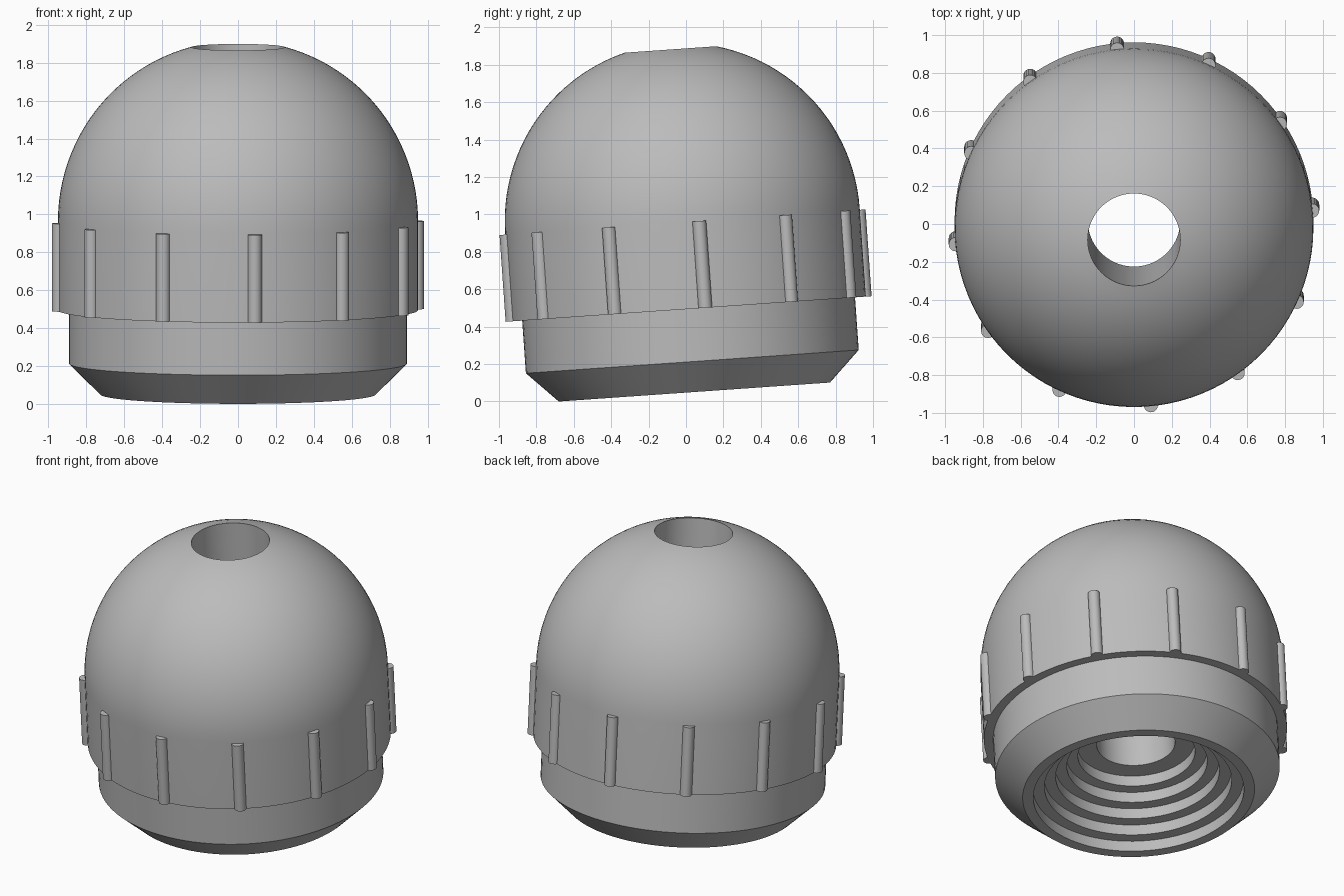
import bpy, bmesh, math
from mathutils import Matrix, Vector

if "Cube" in bpy.data.objects:
    bpy.data.objects.remove(bpy.data.objects["Cube"])

SEG = 96
# The whole cap leans slightly towards the front
TILT = Matrix.Translation((0, 0.045, 0.0507)) @ Matrix.Rotation(math.radians(4), 4, 'X')

grey = bpy.data.materials.new("plain grey")
grey.diffuse_color = (0.5, 0.5, 0.5, 1)
grey.use_nodes = True
grey.node_tree.nodes["Principled BSDF"].inputs["Base Color"].default_value = grey.diffuse_color


def finish(bm, name):
    bmesh.ops.recalc_face_normals(bm, faces=bm.faces)
    bm.transform(TILT)
    me = bpy.data.meshes.new(name)
    bm.to_mesh(me)
    bm.free()
    me.materials.append(grey)
    ob = bpy.data.objects.new(name, me)
    bpy.context.collection.objects.link(ob)
    bpy.ops.object.select_all(action='DESELECT')
    ob.select_set(True)
    bpy.context.view_layer.objects.active = ob
    bpy.ops.object.shade_smooth_by_angle(angle=math.radians(30))
    return ob


def lathe(name, profile):
    """Spin a closed (radius, height) profile around the axis."""
    bm = bmesh.new()
    rings = []
    for r, h in profile:
        rings.append([bm.verts.new((r * math.cos(2 * math.pi * i / SEG),
                                    r * math.sin(2 * math.pi * i / SEG), h))
                      for i in range(SEG)])
    for a, b in zip(rings, rings[1:] + rings[:1]):
        for i in range(SEG):
            j = (i + 1) % SEG
            bm.faces.new((a[i], a[j], b[j], b[i]))
    return finish(bm, name)


# Outside: chamfered foot, neck, collar and dome cut off at the bore
R, BORE, CENTRE = 0.95, 0.245, 0.918
profile = [(0.727, 0), (0.892, 0.163), (0.892, 0.445), (R, 0.445)]
end = math.acos(BORE / R)
for i in range(25):
    a = end * i / 24
    profile.append((R * math.cos(a), CENTRE + R * math.sin(a)))

# Inside: straight bore, then circular steps widening to the foot
STEPS, DEPTH = 5, 0.37
profile.append((BORE, DEPTH))
for i in range(STEPS):
    r = 0.367 + 0.0733 * i
    profile.append((r, DEPTH * (1 - i / STEPS)))
    profile.append((r, DEPTH * (1 - (i + 1) / STEPS)))
lathe("domed_cap", profile)

# Twelve round grip ribs around the collar
bm = bmesh.new()
for k in range(12):
    a = math.radians(-90 + 5.4 + 30 * k)
    pos = Vector((0.948 * math.cos(a), 0.948 * math.sin(a), (0.445 + 0.91) / 2))
    bmesh.ops.create_cone(bm, cap_ends=True, segments=20, radius1=0.037, radius2=0.037,
                          depth=0.465, matrix=Matrix.Translation(pos))
finish(bm, "grip_ribs")
